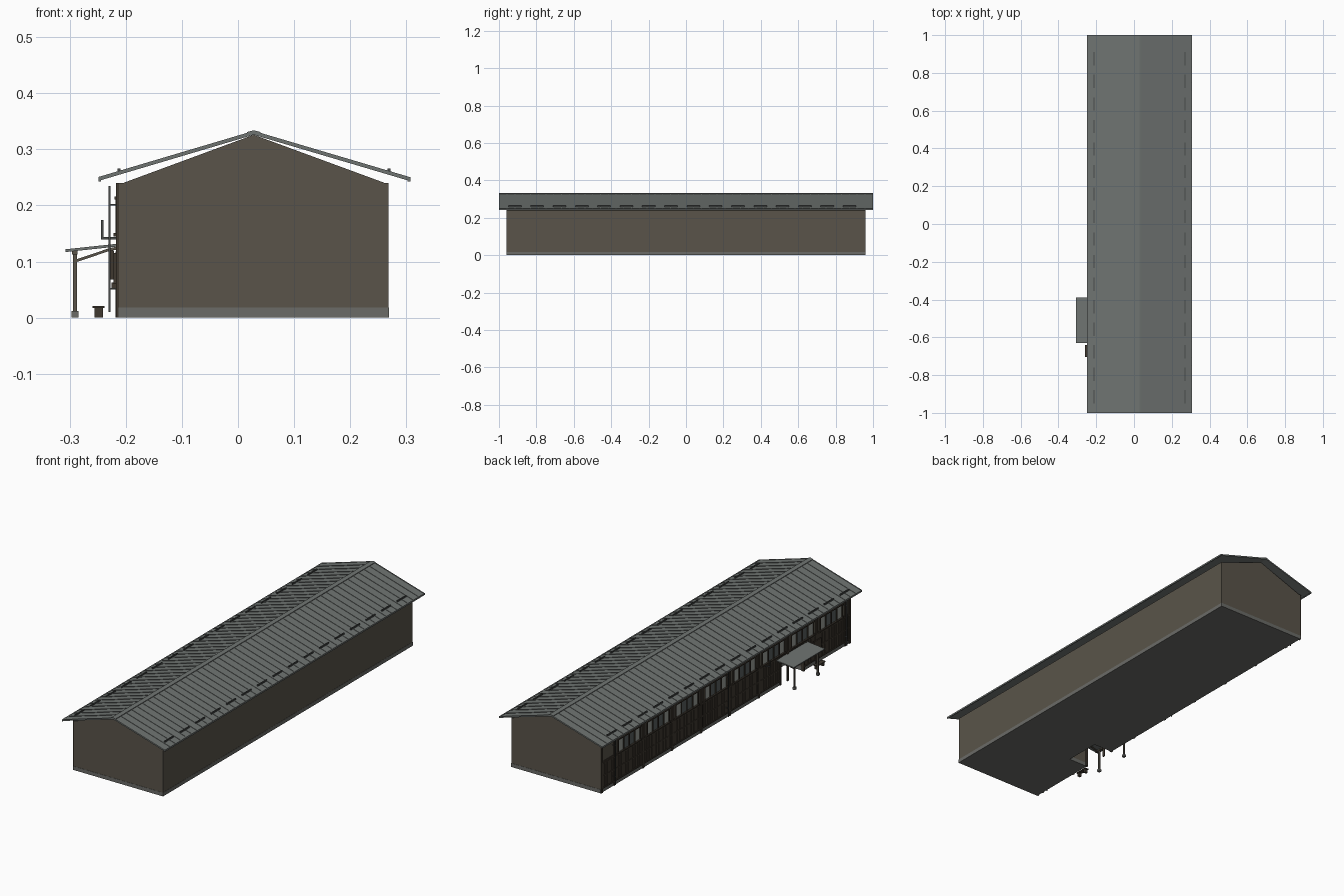
import bpy, bmesh, math

if "Cube" in bpy.data.objects:
    bpy.data.objects.remove(bpy.data.objects["Cube"])


def mat(name, r, g, b):
    m = bpy.data.materials.new(name)
    m.diffuse_color = (r, g, b, 1)
    m.use_nodes = True
    m.node_tree.nodes["Principled BSDF"].inputs["Base Color"].default_value = m.diffuse_color
    return m


WALL = mat("brown wall", .100, .088, .068)
SLATE = mat("slate roof", .158, .173, .166)
STONE = mat("grey stone", .145, .147, .137)
WOOD = mat("dark wood", .050, .040, .029)
LIGHT = mat("pale glass", .33, .35, .32)
GREY = mat("grey glass", .10, .115, .112)
METAL = mat("dark metal", .065, .07, .068)


class Part:
    """Collects prisms and boxes into one object."""

    def __init__(self, name, material):
        self.name, self.material, self.bm = name, material, bmesh.new()

    def prism(self, pts, y0, y1):
        # (x, z) outline extruded along y
        a = [self.bm.verts.new((x, y0, z)) for x, z in pts]
        b = [self.bm.verts.new((x, y1, z)) for x, z in pts]
        n = len(pts)
        self.bm.faces.new(a)
        self.bm.faces.new(b[::-1])
        for i in range(n):
            j = (i + 1) % n
            self.bm.faces.new((a[j], a[i], b[i], b[j]))

    def box(self, x0, x1, y0, y1, z0, z1):
        self.prism([(x0, z0), (x1, z0), (x1, z1), (x0, z1)], y0, y1)

    def done(self):
        bmesh.ops.recalc_face_normals(self.bm, faces=self.bm.faces)
        me = bpy.data.meshes.new(self.name)
        self.bm.to_mesh(me)
        self.bm.free()
        me.materials.append(self.material)
        ob = bpy.data.objects.new(self.name, me)
        bpy.context.collection.objects.link(ob)


XL, XR, YE = -.212, .268, .96
DOOR0, DOOR1, DOORX, DOORZ = -.60, -.42, -.11, .112

# main hall with open entrance recess
p = Part("hall_walls", WALL)
top = [(XR, .24), (.262, .24), (.028, .326), (-.205, .24), (XL, .24)]
full = [(XL, .018), (XR, .018)] + top
notch = [(DOORX, .018), (XR, .018)] + top + [(XL, DOORZ), (DOORX, DOORZ)]
p.prism(full, -YE, DOOR0)
p.prism(notch, DOOR0, DOOR1)
p.prism(full, DOOR1, YE)
p.done()

# stone base
p = Part("stone_base", STONE)
p.box(XL - .001, XR + .001, -YE - .001, DOOR0, 0, .018)
p.box(DOORX, XR + .001, DOOR0, DOOR1, 0, .018)
p.box(XL - .001, XR + .001, DOOR1, YE + .001, 0, .018)
p.done()

# roof sheet, floating above the gables
p = Part("roof", SLATE)
RX, RZ, EZ, EL, ER = .028, .331, .249, -.248, .305


def chevron(lo, hi):
    return [(EL, EZ + lo), (RX, RZ + lo), (ER, EZ + lo),
            (ER, EZ + hi), (RX, RZ + hi), (EL, EZ + hi)]


p.prism(chevron(-.005, 0), -1, 1)
p.done()

# standing seams and ridge cap
p = Part("roof_seams", SLATE)
N = 48
for i in range(N + 1):
    y = -.998 + i * 1.996 / N
    p.prism(chevron(-.001, .002), y - .002, y + .002)
p.prism([(RX - .012, RZ - .003), (RX, RZ - .001), (RX + .012, RZ - .003),
         (RX + .012, RZ), (RX, RZ + .003), (RX - .012, RZ)], -1, 1)
p.done()

# eave boards
p = Part("eave_boards", SLATE)
p.box(EL - .001, EL + .004, -1, 1, .243, .251)
p.box(ER - .003, ER + .002, -1, 1, .243, .251)
p.done()

# snow guards along both eaves
p = Part("snow_guards", METAL)
for i in range(16):
    y = -.95 + i * .1193
    for x in (-.212, .269):
        p.box(x - .0025, x + .0025, y, y + .07, .256, .266)
p.done()

# windowed left wall: frames, panes, battens, posts
frames = Part("window_frames", WOOD)
pale = Part("pale_panes", LIGHT)
grey = Part("grey_panes", GREY)
boards = Part("wall_battens", WOOD)
posts = Part("wall_posts", WOOD)
PITCH, FIRST = .222, .745
for i in range(8):
    c = FIRST - i * PITCH
    w = .085
    frames.box(-.222, XL, c - w - .006, c + w + .006, .145, .151)
    frames.box(-.220, XL, c - w - .006, c + w + .006, .211, .216)
    for k in range(5):
        y = c - w + k * w / 2
        frames.box(-.218, XL, y - .003, y + .003, .151, .211)
    for k in range(4):
        y = c - w + k * w / 2
        target = pale if k in (0, 3) else grey
        target.box(-.2145, XL, y + .003, y + w / 2 - .003, .151, .211)
    posts.box(-.217, XL, c + PITCH / 2 - .006, c + PITCH / 2 + .006, 0, .24)
for y in (-.921, -.954, .954):
    posts.box(-.217, XL, y - .006, y + .006, 0, .24)
posts.done()
y = -.945
while y < .95:
    if not DOOR0 - .01 < y < DOOR1 + .01:
        boards.box(-.2155, XL, y - .004, y + .004, .018, .14)
    y += .018
for a, b in ((-YE, DOOR0), (DOOR1, YE)):
    for z in (.018, .075):
        boards.box(-.2165, XL, a, b, z, z + .006)
boards.box(-.2165, XL, -YE, YE, .136, .142)
boards.box(-.2165, XL, -YE, YE, .218, .24)
# dark backing sheet behind the battens
for a, b in ((-YE, DOOR0), (DOOR1, YE)):
    boards.box(-.2135, XL, a, b, .018, .15)
for q in (frames, pale, grey, boards):
    q.done()

# entrance frame and half-open sliding door
p = Part("door_frame", WOOD)
for y in (DOOR0, DOOR1):
    p.box(-.218, -.205, y - .005, y + .005, 0, DOORZ + .006)
p.box(-.218, -.205, DOOR0, DOOR1, DOORZ, DOORZ + .006)
p.done()
p = Part("inner_door", GREY)
p.box(DOORX - .004, DOORX, DOOR0 + .02, DOOR1 - .02, .018, .10)
p.done()

# porch canopy
p = Part("porch_roof", SLATE)
p.prism([(-.307, .117), (-.307, .122), (-.213, .132), (-.213, .127)], -.63, -.39)
p.done()
p = Part("porch_frame", WALL)
feet = Part("porch_footings", STONE)
for y in (-.60, -.42):
    p.box(-.294, -.287, y - .004, y + .004, .010, .119)
    p.prism([(-.288, .099), (-.288, .104), (-.229, .124), (-.213, .127),
             (-.213, .122), (-.229, .119)], y - .003, y + .003)
    feet.box(-.297, -.284, y - .007, y + .007, 0, .012)
p.box(-.296, -.286, -.625, -.395, .113, .119)
p.done()
feet.done()

# bench beside the porch
p = Part("bench", WOOD)
p.box(-.259, -.238, -.705, -.64, .017, .021)
for y in (-.70, -.655):
    p.box(-.256, -.241, y, y + .01, 0, .017)
p.done()

# notice board and letter box
p = Part("notice_board", WOOD)
p.box(-.227, -.221, -.72, -.66, .068, .12)
p.box(-.222, XL, -.695, -.685, .06, .115)
p.box(-.225, XL, -.645, -.62, .05, .063)
p.done()

# elbow flue above the porch
p = Part("flue", METAL)
p.box(-.244, XL, -.302, -.298, .139, .144)
p.box(-.244, -.240, -.302, -.298, .139, .174)
p.done()

# downspouts
p = Part("downspouts", METAL)
for y in (.87, 0, -.91):
    ring = []
    p.box(-.231, -.2275, y - .002, y + .002, .01, .235)
    for z in (.05, .2):
        p.box(-.229, XL, y - .001, y + .001, z, z + .003)
p.done()
